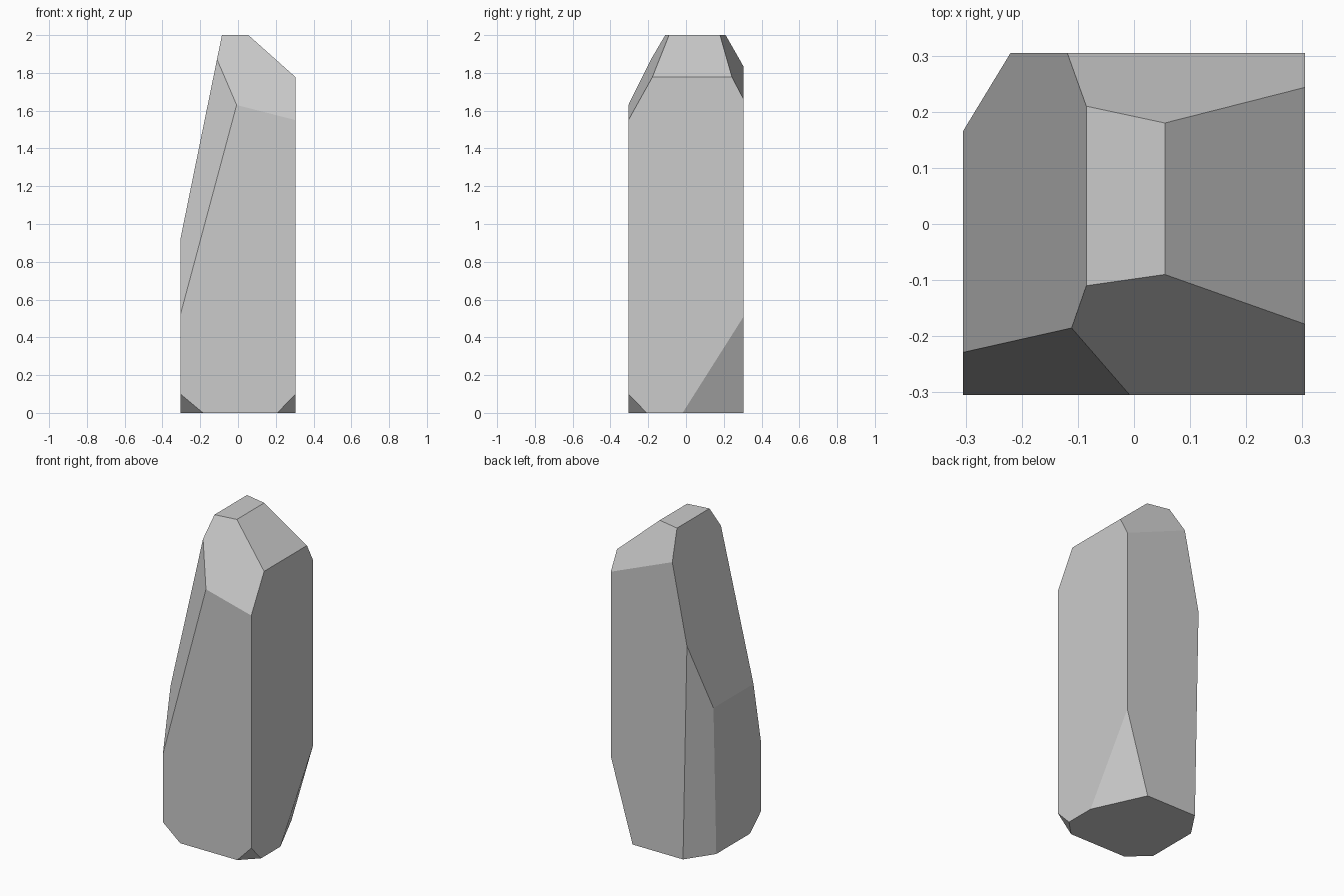
import bpy, bmesh
from mathutils import Vector

cube = bpy.data.objects.get("Cube")
if cube:
    bpy.data.objects.remove(cube, do_unlink=True)

H = 0.305   # half width of the block
TALL = 2.0

# Stone colour
stone = bpy.data.materials.new("pale_grey_stone")
stone.use_nodes = True
grey = (0.6, 0.6, 0.6, 1)
stone.diffuse_color = grey
bsdf = stone.node_tree.nodes["Principled BSDF"]
bsdf.inputs["Base Color"].default_value = grey
bsdf.inputs["Roughness"].default_value = 0.9

# Upright block
bm = bmesh.new()
bmesh.ops.create_cube(bm, size=1)
for v in bm.verts:
    v.co = (v.co.x * 2 * H, v.co.y * 2 * H, (v.co.z + 0.5) * TALL)


def chip(a, b, c):
    """Slice off everything outside the plane through three points."""
    a, b, c = Vector(a), Vector(b), Vector(c)
    normal = (b - a).cross(c - a).normalized()
    if normal.dot(Vector((0, 0, TALL / 2)) - a) > 0:
        normal.negate()
    geom = bm.verts[:] + bm.edges[:] + bm.faces[:]
    cut = bmesh.ops.bisect_plane(bm, geom=geom, dist=1e-5, plane_co=a,
                                 plane_no=normal, clear_outer=True)
    rim = [e for e in cut["geom_cut"] if isinstance(e, bmesh.types.BMEdge)]
    bmesh.ops.contextual_create(bm, geom=rim)


# Long side slope and shoulder
chip((-H, -H, 0.92), (-H, H, 0.92), (-0.085, 0, TALL))
chip((H, -H, 1.777), (H, H, 1.777), (0.055, 0, TALL))
# Front and back slopes of the crown
chip((-0.085, -0.11, TALL), (0.055, -0.09, TALL), (H, -H, 1.55))
chip((-0.085, 0.21, TALL), (0.055, 0.18, TALL), (H, H, 1.66))
# Long sliver on the front corner
chip((-H, -H, 0.52), (-0.01, -H, 1.62), (-0.112, -0.185, 1.87))
# Back corner bevel
chip((-0.22, H, 1.34), (-H, 0.165, 0.92), (-0.193, H, 0))
# Chips around the foot
chip((H, -0.018, 0), (H, H, 0.51), (0.155, H, 0))
chip((H, -H, 0.1), (0.208, -H, 0), (H, -0.208, 0))
chip((-H, -H, 0.1), (-0.185, -H, 0), (-H, -0.195, 0))

bmesh.ops.recalc_face_normals(bm, faces=bm.faces[:])
mesh = bpy.data.meshes.new("standing_stone")
bm.to_mesh(mesh)
bm.free()
mesh.materials.append(stone)
bpy.context.collection.objects.link(bpy.data.objects.new("standing_stone", mesh))
